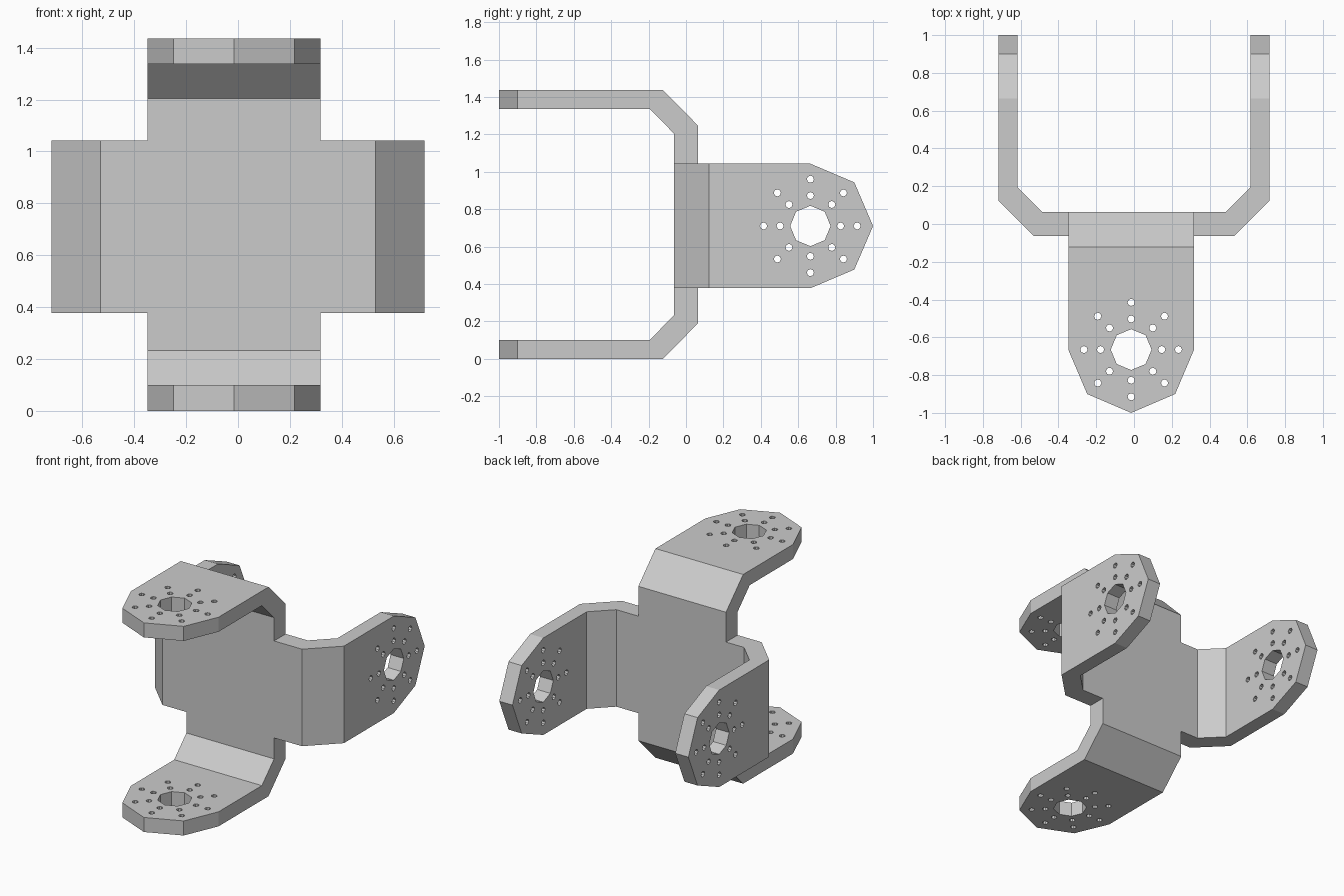
import bpy
import bmesh
from math import cos, sin, pi
from mathutils import Matrix

if "Cube" in bpy.data.objects:
    bpy.data.objects.remove(bpy.data.objects["Cube"], do_unlink=True)

SPAN = 0.718        # half distance between the outer arm faces
ARM = 0.1           # arm thickness
WEB = 0.063         # half thickness of the centre plate
HALF_WIDTH = 0.333  # half width of the strip
HOLE_Y = 0.665      # centre of the hole pattern along the arm

metal = bpy.data.materials.new("plain grey metal")
metal.use_nodes = True
grey = (0.6, 0.6, 0.6, 1)
metal.diffuse_color = grey
metal.node_tree.nodes["Principled BSDF"].inputs["Base Color"].default_value = grey


def prisms(name, outlines, depth, place):
    """Extrude flat outlines from -depth to depth; place(u, v, w) gives xyz."""
    bm = bmesh.new()
    for outline in outlines:
        low = [bm.verts.new(place(u, v, -depth)) for u, v in outline]
        high = [bm.verts.new(place(u, v, depth)) for u, v in outline]
        bm.faces.new(low)
        bm.faces.new(high)
        for i in range(len(low)):
            j = (i + 1) % len(low)
            bm.faces.new((low[i], low[j], high[j], high[i]))
    bmesh.ops.recalc_face_normals(bm, faces=bm.faces)
    mesh = bpy.data.meshes.new(name)
    bm.to_mesh(mesh)
    bm.free()
    mesh.materials.append(metal)
    obj = bpy.data.objects.new(name, mesh)
    bpy.context.collection.objects.link(obj)
    return obj


def combine(obj, other, operation):
    """Apply a boolean and remove the helper."""
    mod = obj.modifiers.new(operation.lower(), "BOOLEAN")
    mod.operation = operation
    mod.solver = "EXACT"
    mod.object = other
    bpy.context.view_layer.update()
    graph = bpy.context.evaluated_depsgraph_get()
    mesh = bpy.data.meshes.new_from_object(obj.evaluated_get(graph))
    obj.modifiers.clear()
    obj.data = mesh
    bpy.data.objects.remove(other, do_unlink=True)


def circle(y, z, radius):
    return [(y + radius * cos(i * pi / 4), z + radius * sin(i * pi / 4)) for i in range(8)]


def side(y, z, x):
    return (x, y, z)


def bracket(name):
    # Bent strip with chamfered corners
    outer = [(SPAN, 1.1), (SPAN, 0.123), (0.53, -WEB)]
    inner = [(0.485, WEB), (SPAN - ARM, 0.195), (SPAN - ARM, 1.1)]
    half = outer + inner
    profile = outer + [(-x, y) for x, y in reversed(outer)]
    profile += [(-x, y) for x, y in reversed(inner)] + inner
    obj = prisms(name, [profile], 0.4, lambda x, y, z: (x, y, z))

    # Straight edges and faceted arm ends
    edge = [(-0.2, HALF_WIDTH), (HOLE_Y, HALF_WIDTH), (0.9, 0.233)]
    outline = edge + [(1.0, 0)] + [(y, -z) for y, z in reversed(edge)]
    combine(obj, prisms("end_shape", [outline], 1, side), "INTERSECT")

    # Centre bore and two rings of screw holes through both arms
    holes = [circle(HOLE_Y, 0, 0.108)]
    for ring in (0.162, 0.25):
        for i in range(8):
            a = i * pi / 4
            holes.append(circle(HOLE_Y + ring * cos(a), ring * sin(a), 0.019))
    combine(obj, prisms("hole_cutters", holes, 1, side), "DIFFERENCE")
    return obj


# Rear bracket with arms at left and right
body = bracket("crossed_brackets")
body.data.transform(Matrix.Translation((0, 0, 0.71)))

# Front bracket with arms above and below
upright = bracket("upright_bracket")
turn = Matrix(((0, 0, 1, 0), (0, -1, 0, 0), (1, 0, 0, 0), (0, 0, 0, 1)))
upright.data.transform(Matrix.Translation((-0.015, 0, SPAN)) @ turn)

# Join at the shared centre plate and merge its flat faces
combine(body, upright, "UNION")
bm = bmesh.new()
bm.from_mesh(body.data)
bmesh.ops.remove_doubles(bm, verts=bm.verts, dist=0.0001)
bmesh.ops.dissolve_limit(bm, angle_limit=0.01, verts=bm.verts, edges=bm.edges)
bm.to_mesh(body.data)
bm.free()
body.data.shade_flat()
